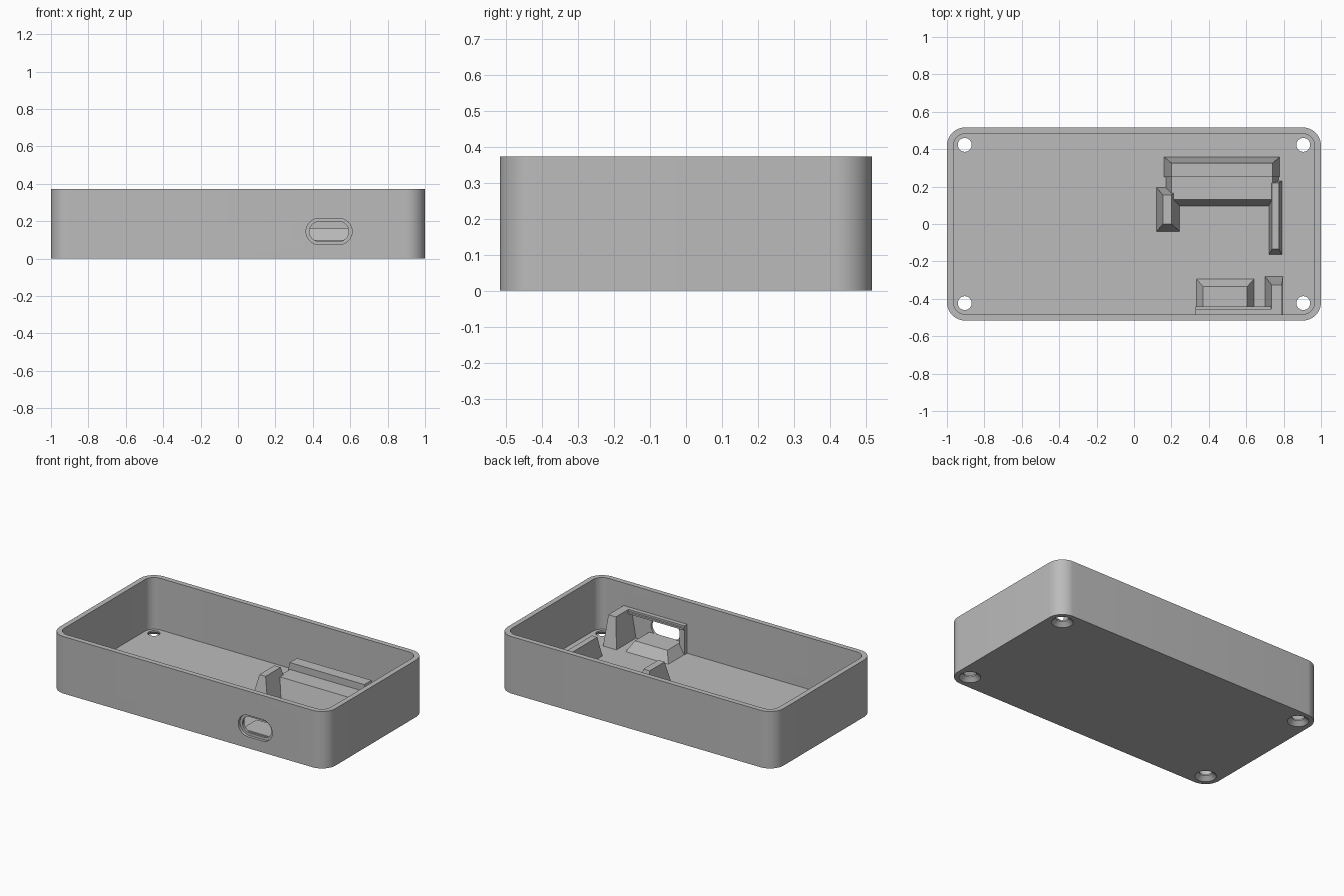
import bpy, bmesh, math

old = bpy.data.objects.get("Cube")
if old:
    bpy.data.objects.remove(old, do_unlink=True)

grey = bpy.data.materials.new("light_grey_plastic")
grey.use_nodes = True
GREY = (0.5, 0.5, 0.5, 1)
grey.diffuse_color = GREY
grey.node_tree.nodes["Principled BSDF"].inputs["Base Color"].default_value = GREY

HX, HY, H = 1.0, 0.517, 0.373
WALL, FLOOR, R = 0.034, 0.035, 0.1


def rounded_rect(hx, hy, r, n=12):
    """Outline of a rounded rectangle; hy == r gives a rounded slot."""
    pts = []
    for q, (sx, sy) in enumerate([(1, 1), (-1, 1), (-1, -1), (1, -1)]):
        for i in range(n + 1):
            a = math.pi / 2 * (q + i / n)
            pts.append((sx * (hx - r) + r * math.cos(a),
                        sy * (hy - r) + r * math.sin(a)))
    return pts


def loft(name, loops):
    """Solid from a stack of matching point loops."""
    bm = bmesh.new()
    rings = [[bm.verts.new(p) for p in loop] for loop in loops]
    n = len(rings[0])
    for a, b in zip(rings, rings[1:]):
        for i in range(n):
            j = (i + 1) % n
            bm.faces.new((a[i], a[j], b[j], b[i]))
    bm.faces.new(rings[0][::-1])
    bm.faces.new(rings[-1])
    bmesh.ops.remove_doubles(bm, verts=bm.verts, dist=1e-5)
    bmesh.ops.recalc_face_normals(bm, faces=bm.faces)
    me = bpy.data.meshes.new(name)
    bm.to_mesh(me)
    bm.free()
    me.materials.append(grey)
    ob = bpy.data.objects.new(name, me)
    bpy.context.collection.objects.link(ob)
    return ob


def block(name, base, top, z1, z0=FLOOR - 0.005):
    """Tapered block; base and top are (x0, x1, y0, y1)."""
    def ring(r, z):
        return [(r[0], r[2], z), (r[1], r[2], z), (r[1], r[3], z), (r[0], r[3], z)]
    return loft(name, [ring(base, z0), ring(top or base, z1)])


def cut(target, cutter):
    cutter.hide_render = True
    m = target.modifiers.new("cut", "BOOLEAN")
    m.operation, m.solver, m.object = "DIFFERENCE", "EXACT", cutter
    bpy.context.view_layer.objects.active = target
    bpy.ops.object.modifier_apply(modifier=m.name)
    bpy.data.objects.remove(cutter, do_unlink=True)


# Tray shell with hollow inside
shell = loft("case_shell", [[(x, y, z) for x, y in rounded_rect(HX, HY, R)] for z in (0, H)])
inner = rounded_rect(HX - WALL, HY - WALL, R - WALL)
cut(shell, loft("cavity_cutter", [[(x, y, z) for x, y in inner] for z in (FLOOR, H + 0.1)]))

# Countersunk screw holes in the four corners
for sx in (-1, 1):
    for sy in (-1, 1):
        loops = [[(sx * 0.905 + x, sy * 0.423 + y, z) for x, y in rounded_rect(r, r, r, 8)]
                 for r, z in ((0.066, -0.002), (0.037, 0.025), (0.037, 0.1))]
        cut(shell, loft("screw_hole_cutter", loops))


# Stepped cable slot in the front wall
def slot(name, hx, hz, y0, y1):
    return loft(name, [[(0.487 + x, y, 0.145 + z) for x, z in rounded_rect(hx, hz, hz)]
                       for y in (y0, y1)])


cut(shell, slot("slot_cutter", 0.105, 0.053, -0.6, -0.4))
cut(shell, slot("slot_recess_cutter", 0.123, 0.07, -0.6, -HY + 0.018))

# Connector support behind the slot
IN = -HY + WALL - 0.004
block("connector_support", (0.33, 0.645, IN, -0.29), (0.37, 0.605, IN, -0.335), 0.1)
block("connector_bracket", (0.33, 0.365, IN, -0.455), None, 0.21)
block("connector_beam", (0.33, 0.74, IN, -0.455), None, 0.225, 0.202)
block("connector_beam_lip", (0.33, 0.74, IN, -0.442), None, 0.213, 0.202)
block("connector_post", (0.7, 0.797, IN, -0.28), (0.735, 0.79, IN, -0.325), 0.225)

# Circuit board rest with raised back lip
block("board_rest", (0.17, 0.775, 0.095, 0.3), (0.2, 0.74, 0.13, 0.3), 0.16)
block("board_back_lip", (0.16, 0.78, 0.25, 0.36), (0.2, 0.74, 0.25, 0.325), 0.205)

# Side guides for the board
block("left_guide", (0.12, 0.245, -0.04, 0.195), (0.155, 0.2, 0.0, 0.155), 0.21)
block("right_guide", (0.72, 0.792, -0.165, 0.23), (0.737, 0.775, -0.135, 0.22), 0.165)

# Smooth rounded corners, sharp edges kept
bpy.ops.object.select_all(action="DESELECT")
shell.select_set(True)
bpy.context.view_layer.objects.active = shell
bpy.ops.object.shade_smooth_by_angle(angle=math.radians(30))
